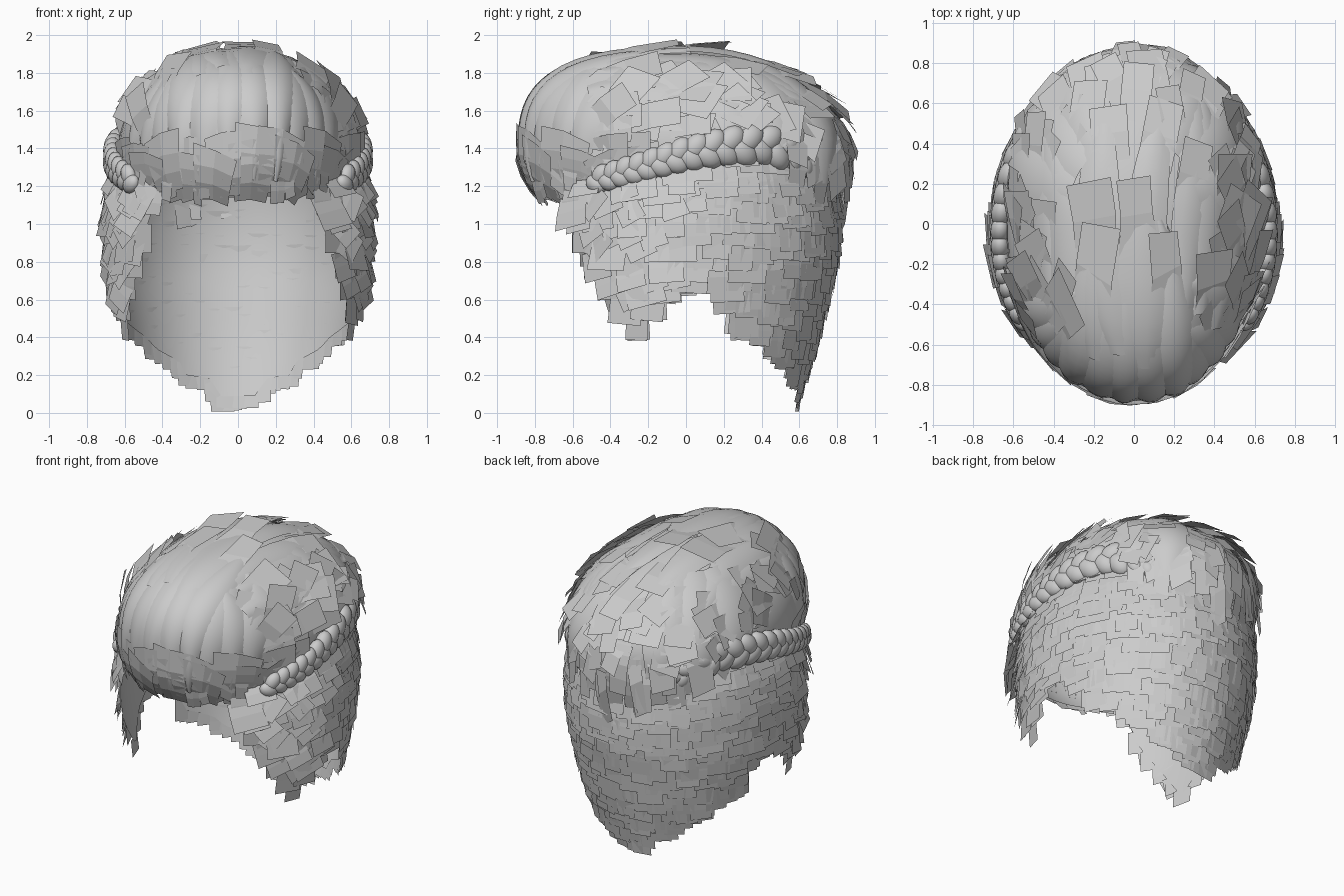
import bpy, bmesh, random
from math import sin, cos, pi, atan2, hypot
from mathutils import Vector, Matrix

if "Cube" in bpy.data.objects:
    bpy.data.objects.remove(bpy.data.objects["Cube"])

random.seed(11)
R = random.uniform


def interp(x, pts):
    if x <= pts[0][0]:
        return pts[0][1]
    for (x0, y0), (x1, y1) in zip(pts, pts[1:]):
        if x <= x1:
            return y0 + (y1 - y0) * (x - x0) / (x1 - x0)
    return pts[-1][1]


# Undercut surface: a = angle from the back (0) round to the front (pi), z = height
BACK = [(0, .57), (.4, .70), (.8, .80), (1.0, .815), (1.2, .80), (1.5, .72)]
SIDE = [(0, .52), (.4, .62), (.7, .68), (1.0, .70), (1.2, .685), (1.5, .60)]
FRONT = [(.3, .74), (1.1, .80), (1.5, .72)]
LOW = [(.2, .03), (.24, .12), (.5, .14), (.55, .21), (.8, .28), (.9, .34), (1.18, .42), (1.3, .63),
       (1.57, .65), (1.75, .56), (1.91, .38), (2.03, .5), (2.32, .8), (2.42, 1.0), (2.5, 1.13)]
HIGH = [(0, 1.4), (1.2, 1.46), (1.7, 1.38), (2.5, 1.22)]


def shell(a, z):
    by = interp(z, BACK if cos(a) > 0 else FRONT)
    return Vector((interp(z, SIDE) * sin(a), by * cos(a), z))


# Top volume: (px, py) on a flat disc folded over a dome
RIM = [(0, 1.14), (.5, 1.15), (1.0, 1.25), (1.5, 1.42), (1.9, 1.48), (2.3, 1.44), (2.7, 1.24), (3.14, 1.17)]
ZC, H = 1.4, .52


def dome(px, py):
    q = hypot(px, py)
    az = atan2(px, -py)
    e = (1 - q) * pi / 2
    front = max(0, cos(az))
    s = 2 / (1.92 + .9 * front ** 2)
    if e >= 0:
        r, z = max(cos(e), 0) ** s, ZC + H * sin(e) ** s
    else:
        r, z = cos(e), ZC + (.85 - .3 * front) * sin(e)
    ry = .88 if front > 0 else .85
    return Vector((.635 * r * sin(az), -ry * r * cos(az), z))


def qmax(az):
    zr = interp(abs(az), RIM)
    lo, hi = .4, 1.6
    for _ in range(20):
        m = (lo + hi) / 2
        if dome(m * sin(az), -m * cos(az)).z > zr:
            lo = m
        else:
            hi = m
    return lo


def normal(f, u, v):
    d = .01
    n = (f(u + d, v) - f(u - d, v)).cross(f(u, v + d) - f(u, v - d)).normalized()
    return n if n.dot(f(u, v) - Vector((0, 0, 1.0))) > 0 else -n


def grid(bm, fn, nu, nv):
    vs = [[bm.verts.new(fn(i / nu, j / nv)) for j in range(nv + 1)] for i in range(nu + 1)]
    for i in range(nu):
        for j in range(nv):
            bm.faces.new((vs[i][j], vs[i + 1][j], vs[i + 1][j + 1], vs[i][j + 1]))


def card(bm, f, u, v, ang, length, width, l0, l1, nu=1, nv=2, bulge=0, us=1.0, taper=0, bend=0):
    """Strip on surface f from (u, v) along ang, lifted from l0 to l1."""
    def fn(s, t):
        w = (s - .5) * width * (1 - taper * (2 * t - 1) ** 2) + bend * sin(pi * t)
        uu = u + (cos(ang) * length * t - sin(ang) * w) * us
        vv = v + sin(ang) * length * t + cos(ang) * w
        return f(uu, vv) + normal(f, uu, vv) * (l0 + (l1 - l0) * t + bulge * sin(pi * s))
    grid(bm, fn, nu, nv)


def polar(az, q):
    return q * sin(az), -q * cos(az)


def outward(az):
    return atan2(-cos(az), sin(az))


def finish(bm, name, smooth=False):
    me = bpy.data.meshes.new(name)
    bmesh.ops.remove_doubles(bm, verts=bm.verts, dist=1e-5)
    bm.to_mesh(me)
    bm.free()
    ob = bpy.data.objects.new(name, me)
    bpy.context.collection.objects.link(ob)
    for p in me.polygons:
        p.use_smooth = smooth
    return ob


# Undercut base layer
bm = bmesh.new()


def base(s, t):
    a = (s * 2 - 1) * 2.5
    lo, hi = interp(abs(a), LOW) + .06, interp(abs(a), HIGH)
    return shell(a, lo + (hi - lo) * t)


grid(bm, base, 90, 14)
finish(bm, "undercut_base", True)

# Undercut overlapping tiles, tips pointing down and slightly out
bm = bmesh.new()
row, z = 0, .12
while z < 1.46:
    a = -2.5 + (row % 2) * .08
    while a < 2.5:
        zz = z + R(-.03, .03)
        L, W = R(.11, .18), R(.12, .2)
        A = abs(a)
        if interp(A, LOW) + L - .02 < zz < interp(A, HIGH) + .03:
            side = max(0, A - 1.4)
            tilt = -pi / 2 + R(-.08, .08) - side * .45 * (1 if a > 0 else -1) + R(-.6, .6) * side
            card(bm, shell, a, zz, tilt, L, W, .004, .016 + R(0, .012) + min(side, .5) * R(0, .1), us=1.4)
        a += R(.12, .17)
    z += .075
    row += 1
# stepped hem
for i in range(47):
    a = -2.45 + 4.9 * i / 46
    L = R(.11, .16)
    card(bm, shell, a, interp(abs(a), LOW) + L, -pi / 2 + R(-.1, .1), L, R(.11, .15), .004, .015, us=1.4)
finish(bm, "undercut_tiles")

# Top volume
bm = bmesh.new()
grid(bm, lambda s, t: dome(*polar((s * 2 - 1) * pi, .001 + qmax((s * 2 - 1) * pi) * t)), 72, 18)
finish(bm, "top_volume", True)

# Swept front locks, fanning from the crown to the forehead
bm = bmesh.new()
for i in range(12):
    az = -1.1 + 2.2 * i / 11 + R(-.05, .05)
    px, py = .34 * sin(az) + R(-.04, .04), R(-.35, .1)
    ex, ey = polar(az, min(qmax(az), 1.22) - .03)
    card(bm, dome, px, py, atan2(ey - py, ex - px), hypot(ex - px, ey - py), R(.2, .3),
         -.004, -.002, 6, 16, R(.012, .03), taper=.75, bend=R(-.05, .05))
# long locks running back over the crown
for i in range(8):
    x = -.48 + .96 * i / 7
    card(bm, dome, x, -.4 + R(-.2, .15), pi / 2 - x * .3 + R(-.12, .12), R(.85, 1.1) - abs(x) * .4,
         R(.16, .26), .005, .02, 4, 12, .012, taper=.5, bend=R(-.05, .05))
# broad locks falling behind the braids
for sgn in (1, -1):
    for az in (1.95, 2.25, 2.6):
        x, y = polar(az * sgn, .35)
        card(bm, dome, x, y, outward(az * sgn), qmax(az) - .3, .32, .005, .025, 5, 12, .02, taper=.25)
finish(bm, "swept_locks", True)

# Loose cards on top, sides and back
bm = bmesh.new()
for i in range(120):
    az = R(.85, 3.1) * random.choice((-1, 1))
    q = R(.5, max(.55, qmax(az) - .06))
    flow = atan2(1, -sin(az) * .4 * q) + R(-.7, .7)
    if abs(az) > 2.3:
        flow = outward(az) + R(-.4, .4)
    card(bm, dome, *polar(az, q), flow, R(.18, .32), R(.12, .24), .0, R(.015, .09))
# raised crown cards
for x, y, lift in ((-.2, -.3, .05), (.14, -.25, .06), (.03, -.1, .07), (-.18, -.12, .08), (.28, .05, .05),
                   (.1, .2, .06), (-.12, .25, .05), (.24, .3, .07), (-.28, .32, .06), (.0, .42, .07),
                   (.12, .5, .07), (-.16, .52, .06), (.3, .45, .07)):
    card(bm, dome, x, y, pi / 2 + R(-.25, .25), R(.22, .34), R(.13, .22), .005, lift)
# fringe cards under the front roll
for i in range(18):
    az = -1.2 + 2.4 * i / 17 + R(-.06, .06)
    q = R(.92, 1.02)
    L = min(qmax(az) + .01 - q, .34)
    if L > .05:
        card(bm, dome, *polar(az, q), outward(az) + R(-.3, .3), L, R(.28, .42), R(.012, .04),
             R(.005, .025), nu=2, nv=3)
# small tips at the front corners
for i in range(24):
    az = R(.3, 1.15) * random.choice((-1, 1))
    card(bm, dome, *polar(az, qmax(az) - .12), outward(az) + R(-.5, .5), R(.1, .16), R(.08, .14), .01, R(.01, .05))
# back fall cards
for i in range(16):
    az = pi + (i / 15 * 2 - 1) * .8
    card(bm, dome, *polar(az, R(.75, .95)), outward(az) + R(-.1, .1), R(.22, .36), R(.12, .2),
         .01, R(.01, .06), nv=4)
finish(bm, "loose_top_cards")

# Braids: two rows of overlapping slanted beads along the side, mirrored
PATH = [(-.68, 1.17), (-.4, 1.25), (-.2, 1.31), (0, 1.37), (.2, 1.41), (.4, 1.42), (.55, 1.37), (.68, 1.28)]
bm = bmesh.new()


def braid_point(y):
    z = interp(y, PATH)
    by = interp(z, BACK if y > 0 else FRONT)
    return Vector((interp(z, SIDE) * max(0, 1 - (y / by) ** 2) ** .5, y, z))


y = -.45
while y < .64:
    p = braid_point(y)
    t = (braid_point(y + .02) - braid_point(y - .02)).normalized()
    n = Vector((p.x / .47, p.y / .66, 0)).normalized()
    b = n.cross(t).normalized()
    if b.z < 0:
        b = -b
    n = (t.cross(b) if t.cross(b).dot(n) > 0 else b.cross(t)).normalized()
    k = interp(y, [(-.45, .8), (-.2, .9), (.3, 1.2), (.5, 1.15), (.64, .8)])
    for sgn in (1, -1):
        c = p + n * .026 + b * sgn * .026 * k + t * (.02 * sgn)
        d = (t * .7 + b * sgn * .6).normalized()
        e = n.cross(d).normalized()
        m = Matrix((d * .08 * k, e * .06 * k, n * .05 * k)).transposed().to_4x4()
        bmesh.ops.create_uvsphere(bm, u_segments=14, v_segments=9, radius=1,
                                  matrix=Matrix.Translation(c) @ m)
    y += .085 * k * max(.35, abs(t.y))
braid = finish(bm, "side_braids", True)
braid.modifiers.new("mirror", 'MIRROR').use_mirror_merge = False
